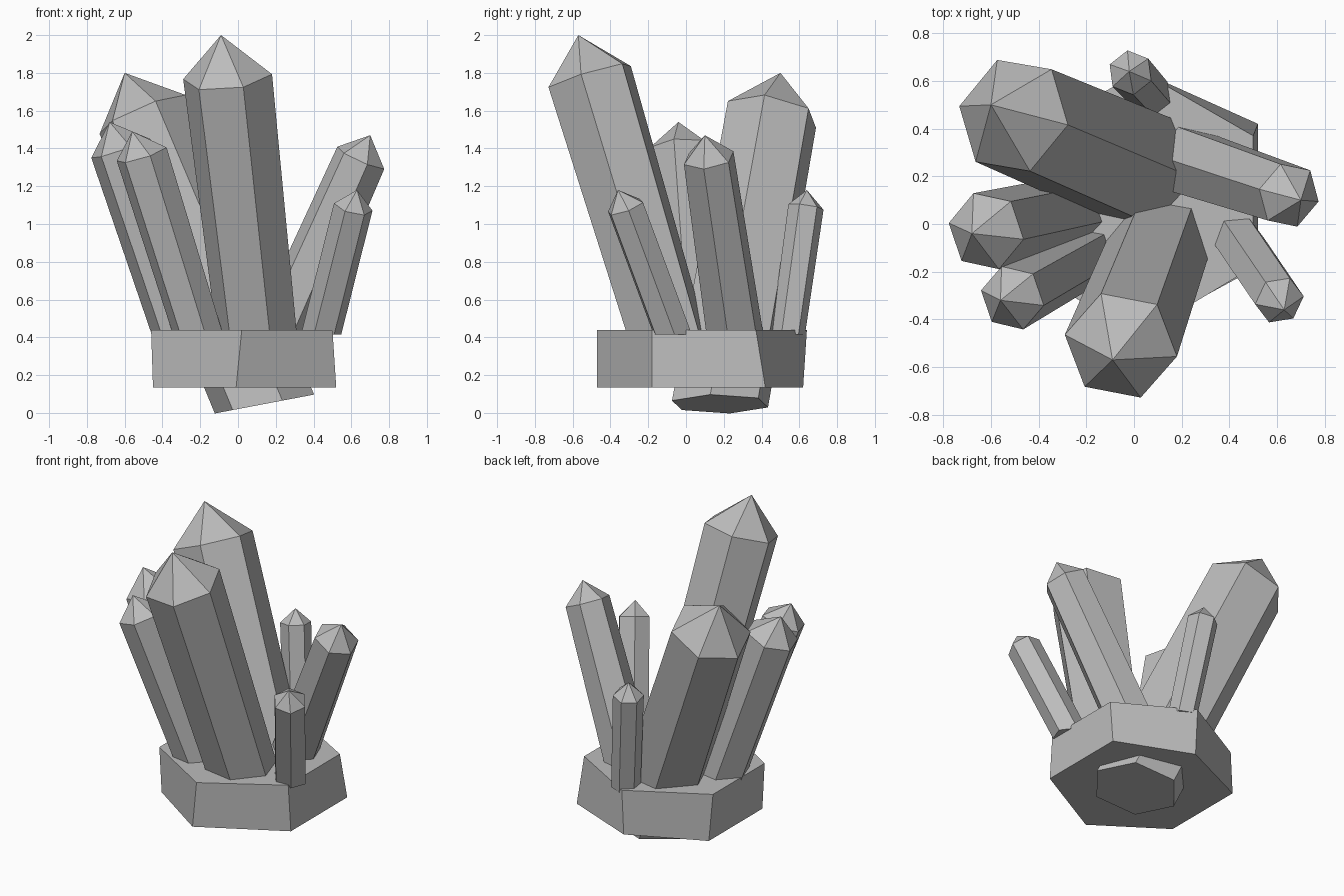
import bpy
import bmesh
import math
from mathutils import Vector

cube = bpy.data.objects.get("Cube")
if cube:
    bpy.data.objects.remove(cube, do_unlink=True)

# One flat stone grey for everything
grey = bpy.data.materials.new("stone_grey")
grey.use_nodes = True
grey.diffuse_color = (0.5, 0.5, 0.5, 1)
grey.node_tree.nodes["Principled BSDF"].inputs["Base Color"].default_value = (0.5, 0.5, 0.5, 1)


def loft(name, low, high, tip=None):
    """Join two rings with side faces; close the top flat or with a point."""
    bm = bmesh.new()
    a = [bm.verts.new(p) for p in low]
    b = [bm.verts.new(p) for p in high]
    n = len(a)
    bm.faces.new(a[::-1])
    for i in range(n):
        j = (i + 1) % n
        bm.faces.new((a[i], a[j], b[j], b[i]))
    if tip is None:
        bm.faces.new(b)
    else:
        t = bm.verts.new(tip)
        for i in range(n):
            bm.faces.new((b[i], b[(i + 1) % n], t))
    bmesh.ops.recalc_face_normals(bm, faces=bm.faces)
    mesh = bpy.data.meshes.new(name)
    bm.to_mesh(mesh)
    bm.free()
    mesh.materials.append(grey)
    obj = bpy.data.objects.new(name, mesh)
    bpy.context.collection.objects.link(obj)
    return obj


def crystal(name, foot, shoulder, tip, r_foot, r_shoulder, angle, cut=(0, 0, 1)):
    """Six-sided leaning prism; the foot is sliced by a plane with normal cut."""
    foot, shoulder, cut = Vector(foot), Vector(shoulder), Vector(cut)
    axis = (shoulder - foot).normalized()
    turn = math.radians(angle)
    u = Vector((math.cos(turn), math.sin(turn), 0))
    u = (u - axis * u.dot(axis)).normalized()
    v = axis.cross(u)
    low, high = [], []
    for i in range(6):
        t = i * math.tau / 6
        spoke = u * math.cos(t) + v * math.sin(t)
        off = spoke * r_foot
        low.append(foot + off - axis * (off.dot(cut) / axis.dot(cut)))
        high.append(shoulder + spoke * r_shoulder)
    return loft(name, low, high, tip)


# Rock base: slightly irregular hexagonal slab
top = [(0.02, -0.47), (0.5, -0.18), (0.5, 0.37), (0.03, 0.64), (-0.46, 0.37), (-0.46, -0.18)]
bottom = [(-0.01, -0.47), (0.52, -0.18), (0.52, 0.42), (0.03, 0.62), (-0.45, 0.4), (-0.45, -0.17)]
loft("rock_base", [(x, y, 0.135) for x, y in bottom], [(x, y, 0.44) for x, y in top])

# Large crystals; the back one pierces the base
crystal("tall_front_crystal", (0.1, -0.1, 0.41), (-0.055, -0.51, 1.78),
        (-0.09, -0.57, 2.0), 0.215, 0.24, -10)
crystal("large_back_crystal", (0.14, 0.18, 0.047), (-0.505, 0.455, 1.58),
        (-0.6, 0.5, 1.8), 0.265, 0.253, 168, cut=(-0.19, 0, 1))

# Medium crystals
crystal("left_crystal", (0.23, 0.26, 0.41), (0.65, 0.12, 1.35),
        (0.7, 0.1, 1.47), 0.155, 0.14, -13)
crystal("right_crystal", (-0.29, 0.04, 0.41), (-0.62, -0.03, 1.4),
        (-0.68, -0.04, 1.54), 0.16, 0.168, 170)
crystal("right_front_crystal", (-0.21, -0.14, 0.41), (-0.51, -0.31, 1.37),
        (-0.56, -0.32, 1.49), 0.13, 0.14, 170)

# Small crystals
crystal("small_front_crystal", (0.44, -0.07, 0.415), (0.61, -0.32, 1.09),
        (0.63, -0.36, 1.18), 0.105, 0.105, 5)
crystal("small_back_crystal", (0.07, 0.54, 0.415), (-0.015, 0.635, 1.09),
        (-0.02, 0.64, 1.18), 0.09, 0.095, 38)
